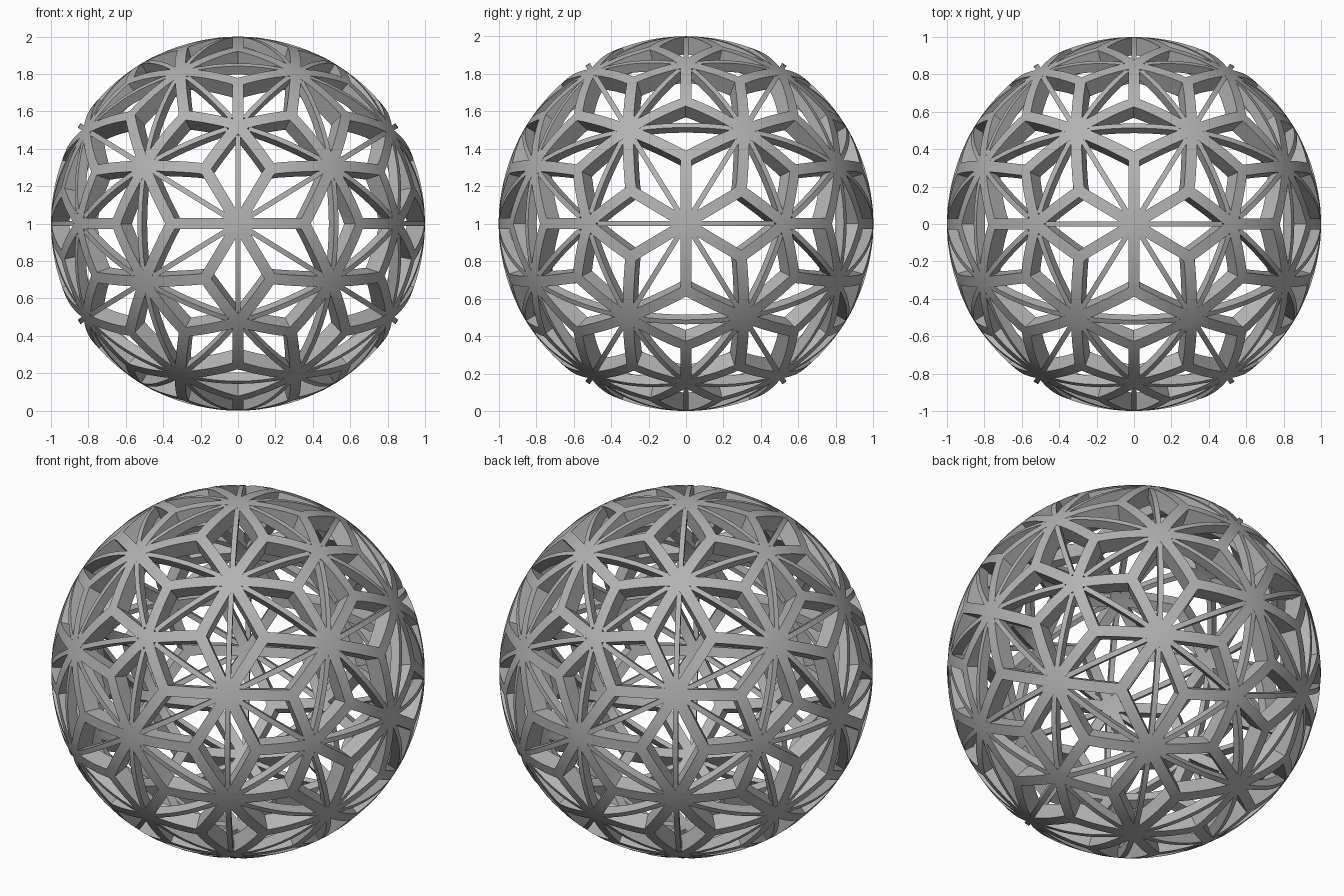
import bpy, bmesh, math
from mathutils import Vector

if "Cube" in bpy.data.objects:
    bpy.data.objects.remove(bpy.data.objects["Cube"])

OUTER = 1.0
PHI = (1 + 5 ** 0.5) / 2


def hub_points():
    """12 icosahedron corners plus 30 edge midpoints, all on the unit sphere."""
    corners = []
    for s in (1, -1):
        for t in (1, -1):
            a, b = s * PHI, t
            corners += [Vector(p).normalized() for p in ((0, a, b), (b, 0, a), (a, b, 0))]
    mids = [(p + q).normalized() for i, p in enumerate(corners)
            for q in corners[:i] if (p - q).length < 1.2]
    return corners + mids


def add_strut(bm, a, b, width, r_out, r_in, start, end, pointed, steps=8):
    """Curved bar along the great circle from a to b, between two radii.
    Pointed ends run on to a and b so that neighbouring bars meet in a mitre."""
    n = a.cross(b).normalized()
    t = n.cross(a)
    total = a.angle(b)
    rows = []
    for i in range(steps + 1):
        ang = start + (total - end - start) * i / steps
        u = a * math.cos(ang) + t * math.sin(ang)
        left = (u + n * width / 2).normalized()
        right = (u - n * width / 2).normalized()
        rows.append([bm.verts.new(p * r) for p, r in
                     ((left, r_out), (right, r_out), (right, r_in), (left, r_in))])
    for p, q in zip(rows, rows[1:]):
        for k in range(4):
            m = (k + 1) % 4
            bm.faces.new((p[k], p[m], q[m], q[k]))
    for tip, row in ((a, rows[0]), (b, rows[-1])):
        if pointed:
            bm.faces.new((bm.verts.new(tip * r_out), row[0], row[1]))
            bm.faces.new((bm.verts.new(tip * r_in), row[2], row[3]))
        else:
            bm.faces.new(row)


def finish(bm, name, mat):
    bmesh.ops.remove_doubles(bm, verts=bm.verts, dist=0.005)
    bmesh.ops.recalc_face_normals(bm, faces=bm.faces)
    me = bpy.data.meshes.new(name)
    bm.to_mesh(me)
    bm.free()
    me.materials.append(mat)
    ob = bpy.data.objects.new(name, me)
    ob.location.z = 1.0
    bpy.context.collection.objects.link(ob)
    bpy.ops.object.select_all(action='DESELECT')
    ob.select_set(True)
    bpy.context.view_layer.objects.active = ob
    bpy.ops.object.shade_smooth_by_angle(angle=math.radians(30))


grey = bpy.data.materials.new("plain grey")
grey.diffuse_color = (0.45, 0.45, 0.45, 1)
grey.use_nodes = True
grey.node_tree.nodes["Principled BSDF"].inputs["Base Color"].default_value = grey.diffuse_color

# triangulated sphere that lays out the lattice
net = bmesh.new()
for p in hub_points():
    net.verts.new(p)
bmesh.ops.convex_hull(net, input=net.verts)

# wide struts: three in each triangle, from its corners to its centre
WIDE = 0.06
wide = bmesh.new()
for f in net.faces:
    centre = f.calc_center_median().normalized()
    for v in f.verts:
        add_strut(wide, v.co.normalized(), centre, WIDE, OUTER, 0.905,
                  WIDE / 2 / math.tan(math.pi / len(v.link_faces)),
                  WIDE / 2 / math.tan(math.pi / 3), True)
finish(wide, "wide_struts", grey)

# thin struts: along each edge, from hub to hub
thin = bmesh.new()
for e in net.edges:
    a, b = (v.co.normalized() for v in e.verts)
    add_strut(thin, a, b, 0.028, 0.999, 0.945, 0.06, 0.06, False)
finish(thin, "thin_struts", grey)
net.free()
